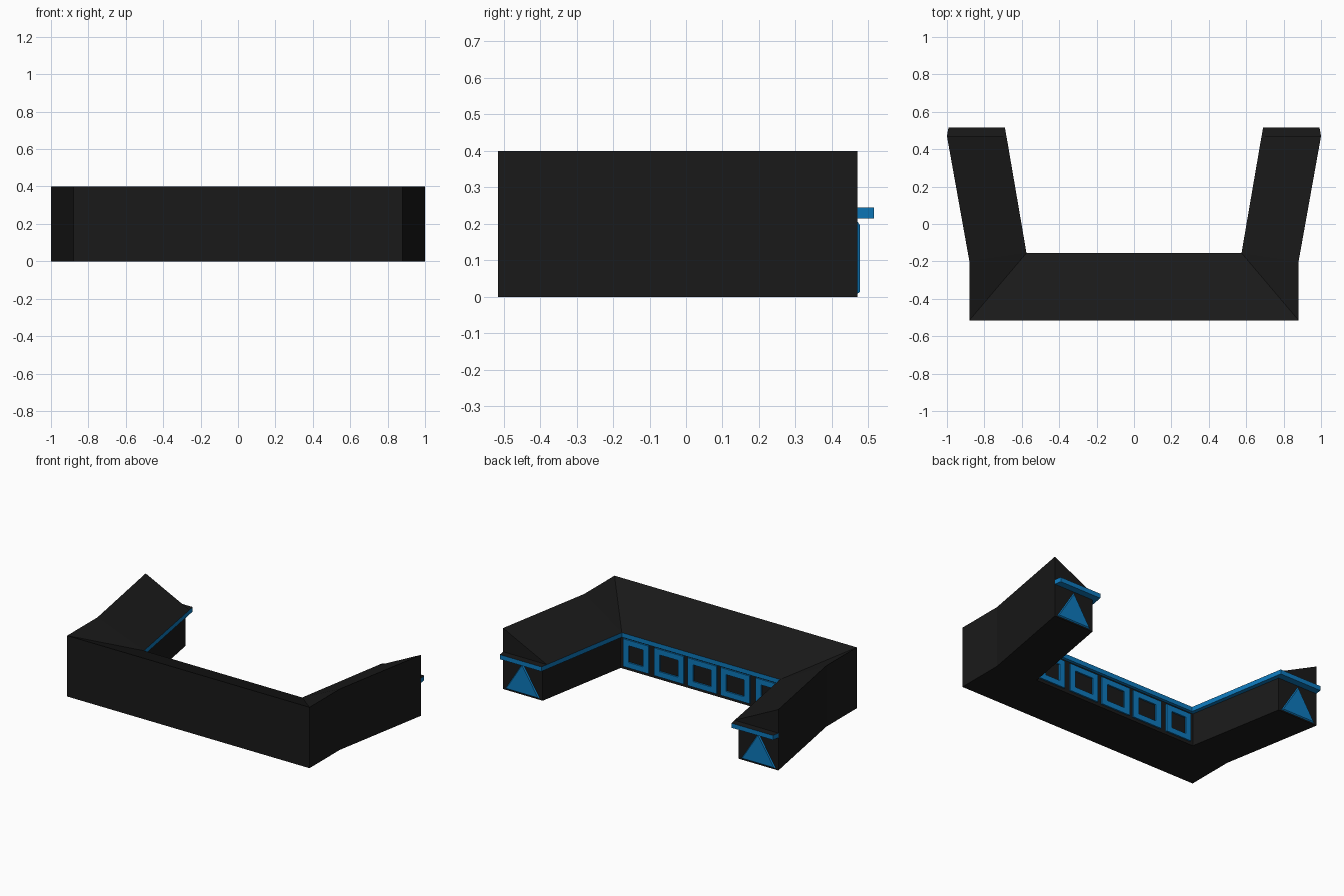
import bpy, bmesh

if "Cube" in bpy.data.objects:
    bpy.data.objects.remove(bpy.data.objects["Cube"])


def material(name, rgb):
    m = bpy.data.materials.new(name)
    m.diffuse_color = (*rgb, 1)
    m.use_nodes = True
    m.node_tree.nodes["Principled BSDF"].inputs["Base Color"].default_value = m.diffuse_color
    return m


BLACK = material("black", (0.01, 0.01, 0.01))
BLUE = material("blue", (0.004, 0.19, 0.5))


def loft(name, sections, mats, loop=False, cap_start=False, cap_end=False, mirror=True):
    """Skin a row of matching cross-sections; mirror the result in x if asked."""
    bm = bmesh.new()
    rings = [[bm.verts.new(p) for p in s] for s in sections]
    n = len(rings[0])
    for i in range(len(rings) if loop else len(rings) - 1):
        a, b = rings[i], rings[(i + 1) % len(rings)]
        for j in range(n):
            k = (j + 1) % n
            bm.faces.new((a[j], a[k], b[k], b[j]))
    if cap_start:
        bm.faces.new(rings[0])
    if cap_end:
        bm.faces.new(rings[-1])
    bmesh.ops.remove_doubles(bm, verts=bm.verts, dist=1e-5)
    bmesh.ops.recalc_face_normals(bm, faces=bm.faces)
    # open halves need an outward check on their end-most face
    if not loop and bm.calc_volume(signed=True) < 0:
        bmesh.ops.reverse_faces(bm, faces=bm.faces)
    if len(mats) > 1:
        for f in bm.faces:
            f.material_index = 1 if f.normal.z > 0.9 else 0
    me = bpy.data.meshes.new(name)
    bm.to_mesh(me)
    bm.free()
    for m in mats:
        me.materials.append(m)
    ob = bpy.data.objects.new(name, me)
    bpy.context.collection.objects.link(ob)
    if mirror:
        mod = ob.modifiers.new("mirror", 'MIRROR')
        mod.use_axis[0] = True
    return ob


# Main U-shaped body with an inward-sloping roof: outer, eave and inner wall points
stations = [
    ((0, -0.515), (0, -0.155), (0, -0.175)),
    ((0.88, -0.515), (0.575, -0.155), (0.597, -0.175)),
    ((0.88, -0.2), (0.575, -0.155), (0.597, -0.175)),
    ((1.0, 0.47), (0.682, 0.47), (0.712, 0.47)),
]
loft("building_body",
     [[(*o, 0), (*o, 0.4), (*e, 0.245), (*w, 0.23), (*w, 0)] for o, e, w in stations],
     [BLACK], cap_end=True)

# Blue eave band around the inside and over the wing ends, with a black top
band = [((0, -0.155), (0, -0.2)), ((0.575, -0.155), (0.62, -0.2)),
        ((0.69, 0.515), (0.73, 0.47)), ((0.992, 0.515), (1.0, 0.47))]
loft("eave_band",
     [[(*a, 0.215), (*a, 0.245), (*b, 0.245), (*b, 0.215)] for a, b in band],
     [BLUE, BLACK], cap_end=True)


# Bevelled triangular panel on each wing end
def triangle(y, half, bottom, top):
    c = 0.857
    return [(c - half, y, bottom), (c + half, y, bottom), (c, y, top)]


loft("end_triangle", [triangle(0.465, 0.132, 0.004, 0.214),
                      triangle(0.477, 0.115, 0.014, 0.196)],
     [BLUE], cap_start=True, cap_end=True)

# Row of square window frames on the inner wall
for i, (cx, half) in enumerate([(-0.482, 0.093), (-0.241, 0.106), (0, 0.106),
                                (0.241, 0.106), (0.482, 0.093)]):
    sections = []
    for sx, sz in ((-1, -1), (1, -1), (1, 1), (-1, 1)):
        xo, xi = cx + sx * half, cx + sx * (half - 0.04)
        zo, zi = 0.111 + sz * 0.091, 0.111 + sz * 0.055
        sections.append([(xo, -0.18, zo), (xo, -0.165, zo),
                         (xi, -0.165, zi), (xi, -0.18, zi)])
    loft(f"window_frame_{i + 1}", sections, [BLUE], loop=True, mirror=False)
